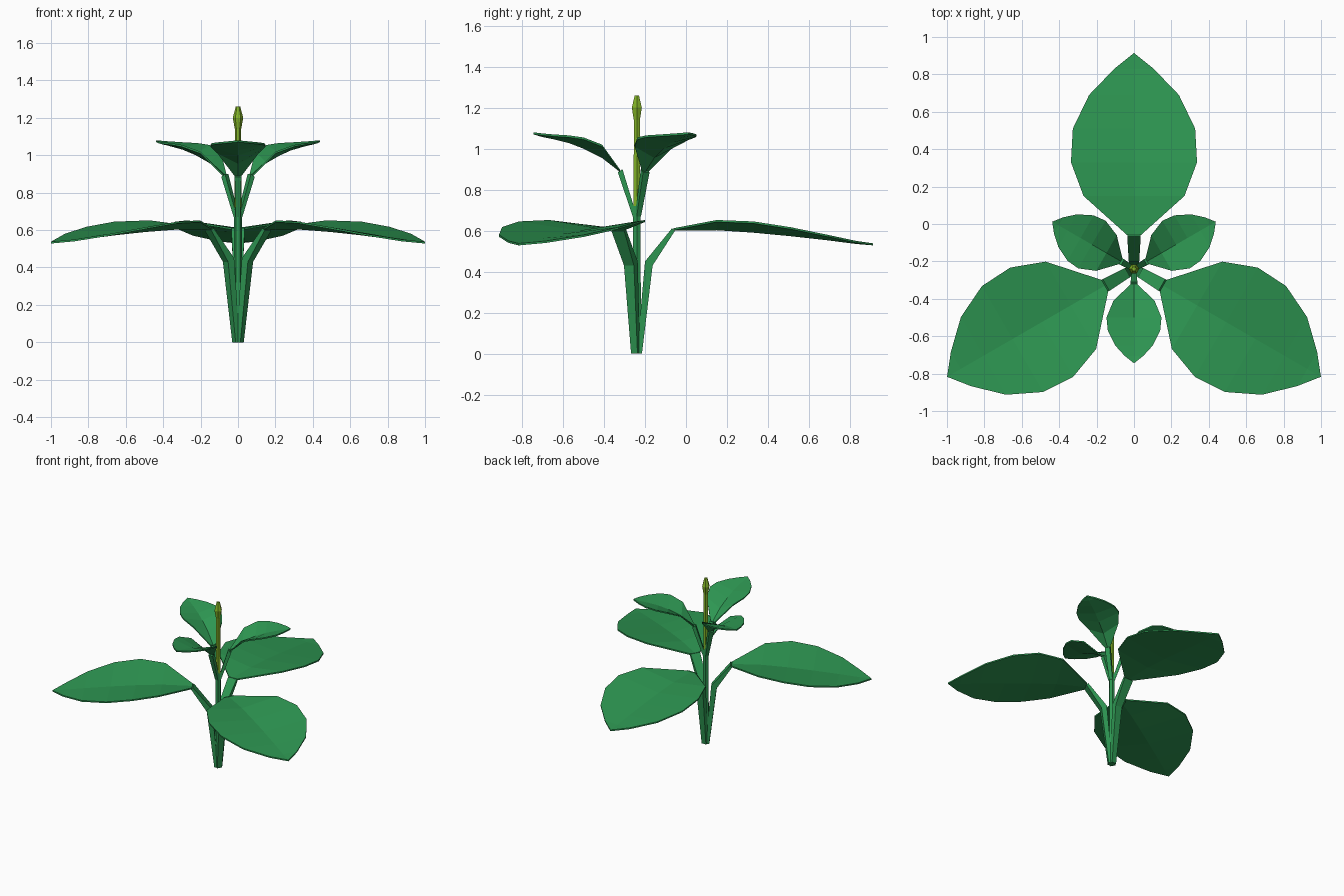
import bpy, bmesh, math
from mathutils import Matrix

if "Cube" in bpy.data.objects:
    bpy.data.objects.remove(bpy.data.objects["Cube"])

CENTRE_Y = -0.24


def material(name, rgb):
    m = bpy.data.materials.new(name)
    m.diffuse_color = (*rgb, 1)
    m.use_nodes = True
    m.node_tree.nodes["Principled BSDF"].inputs["Base Color"].default_value = m.diffuse_color
    return m


GREEN = material("leaf green", (0.027, 0.31, 0.085))
LIME = material("lime bud", (0.23, 0.46, 0.02))


def finish(name, bm, mat, angle=0.0):
    """Turn the bmesh about the stem and store it as an object."""
    bmesh.ops.recalc_face_normals(bm, faces=bm.faces)
    bm.transform(Matrix.Translation((0, CENTRE_Y, 0)) @ Matrix.Rotation(angle, 4, 'Z'))
    me = bpy.data.meshes.new(name)
    bm.to_mesh(me)
    bm.free()
    me.materials.append(mat)
    ob = bpy.data.objects.new(name, me)
    bpy.context.collection.objects.link(ob)
    return ob


def loft(bm, rings):
    """Skin closed rings of points and cap both ends."""
    rows = [[bm.verts.new(p) for p in ring] for ring in rings]
    n = len(rows[0])
    for a, b in zip(rows, rows[1:]):
        for i in range(n):
            j = (i + 1) % n
            bm.faces.new((a[i], a[j], b[j], b[i]))
    bm.faces.new(rows[0][::-1])
    bm.faces.new(rows[-1])


def turned(name, profile, mat, sides=6):
    bm = bmesh.new()
    loft(bm, [[(r * math.cos(math.tau * i / sides), r * math.sin(math.tau * i / sides), z)
               for i in range(sides)] for r, z in profile])
    finish(name, bm, mat)


def stalk(name, sections, angle):
    """Four-sided stalk along +x: inner r, inner z, outer r, outer z, half width."""
    bm = bmesh.new()
    loft(bm, [[(ri, -w, zi), (ro, -w, zo), (ro, w, zo), (ri, w, zi)]
              for ri, zi, ro, zo, w in sections])
    finish(name, bm, GREEN, angle)


def leaf(name, rows, tip, thick, angle):
    """Cupped closed blade along +x: r, midrib z, half width, edge z."""
    bm = bmesh.new()
    layers = []
    for drop in (0, thick):
        grid = [[bm.verts.new((r, s * w, (ze if s else zm) - drop)) for s in (-1, 0, 1)]
                for r, zm, w, ze in rows]
        end = bm.verts.new((tip[0], 0, tip[1] - drop))
        for a, b in zip(grid, grid[1:]):
            for i in (0, 1):
                bm.faces.new((a[i], a[i + 1], b[i + 1], b[i]))
        for i in (0, 1):
            bm.faces.new((grid[-1][i], grid[-1][i + 1], end))
        layers.append([g[0] for g in grid] + [end] + [g[2] for g in grid[::-1]] + [grid[0][1]])
    # thin rim joining top and underside
    top, low = layers
    for i in range(len(top)):
        j = (i + 1) % len(top)
        bm.faces.new((top[i], top[j], low[j], low[i]))
    finish(name, bm, GREEN, angle)


# Central stem, then flower spike with its bud
turned("stem", [(0.024, 0), (0.02, 0.72)], GREEN)
turned("flower_spike", [(0.018, 0.7), (0.017, 1.14), (0.028, 1.20), (0.012, 1.26)], LIME)

# Three large lower leaves and three small upper leaves
large_stalk = [(0.0, 0, 0.025, 0, 0.018), (0.04, 0.45, 0.077, 0.43, 0.028),
               (0.172, 0.612, 0.185, 0.598, 0.036)]
large_leaf = [(0.18, 0.61, 0.036, 0.612), (0.39, 0.612, 0.27, 0.652), (0.57, 0.60, 0.337, 0.645),
              (0.75, 0.583, 0.327, 0.617), (0.93, 0.563, 0.24, 0.58), (1.07, 0.545, 0.105, 0.55)]
small_stalk = [(0.0, 0.67, 0.02, 0.67, 0.012), (0.07, 0.90, 0.093, 0.885, 0.018)]
small_leaf = [(0.082, 0.896, 0.018, 0.898), (0.17, 0.965, 0.11, 1.02), (0.26, 1.01, 0.147, 1.055),
              (0.33, 1.037, 0.14, 1.065), (0.41, 1.057, 0.10, 1.07), (0.465, 1.068, 0.05, 1.075)]
for k in range(3):
    a = math.radians(90 + 120 * k)
    stalk(f"large_stalk_{k + 1}", large_stalk, a)
    leaf(f"large_leaf_{k + 1}", large_leaf, (1.154, 0.538), 0.01, a)
    b = a + math.pi
    stalk(f"small_stalk_{k + 1}", small_stalk, b)
    leaf(f"small_leaf_{k + 1}", small_leaf, (0.505, 1.08), 0.01, b)
